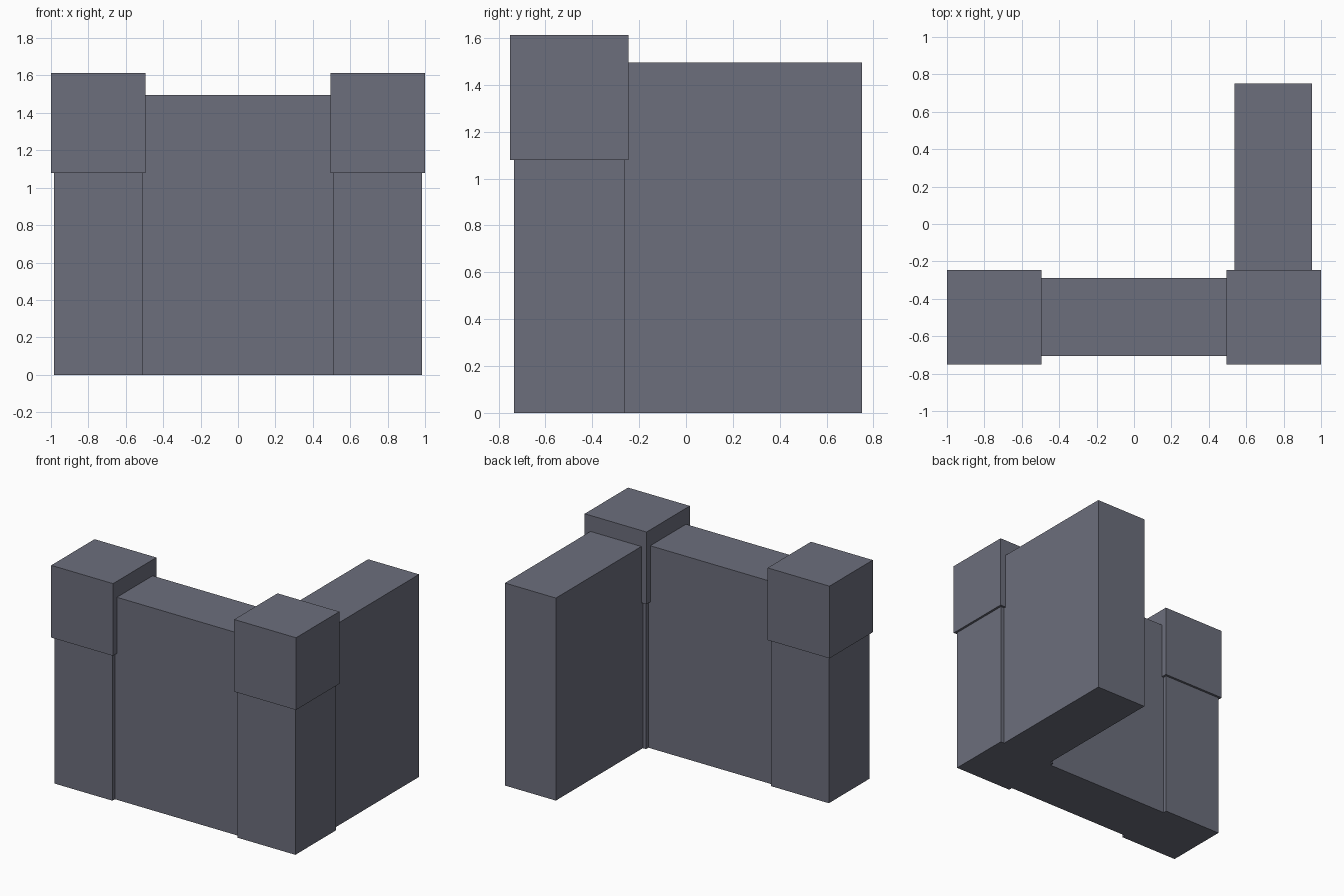
import bpy

if "Cube" in bpy.data.objects:
    bpy.data.objects.remove(bpy.data.objects["Cube"])

# Single slate grey for the whole model
stone = bpy.data.materials.new("slate_grey")
stone.diffuse_color = (0.15, 0.157, 0.202, 1)
stone.use_nodes = True
stone.node_tree.nodes["Principled BSDF"].inputs["Base Color"].default_value = stone.diffuse_color


def box(name, x, y, z):
    """Box spanning the given (min, max) ranges."""
    bpy.ops.mesh.primitive_cube_add(size=1)
    ob = bpy.context.object
    ob.name = name
    ob.location = [(a + b) / 2 for a, b in (x, y, z)]
    ob.scale = [b - a for a, b in (x, y, z)]
    bpy.ops.object.transform_apply(location=True, rotation=False, scale=True)
    ob.data.materials.append(stone)
    return ob


# Two front pillars, each a post with a slightly wider cap block
for side, cx in (("left", -0.747), ("right", 0.747)):
    cy = -0.4985
    for part, half, z in (("post", 0.236, (0, 1.10)), ("cap", 0.2525, (1.08, 1.613))):
        box(f"{side}_pillar_{part}", (cx - half, cx + half), (cy - half, cy + half), z)

# Front wall between the pillars
box("front_wall", (-0.511, 0.511), (-0.706, -0.290), (0, 1.495))

# Side wall running back from the right pillar
box("side_wall", (0.537, 0.953), (-0.2625, 0.751), (0, 1.495))
